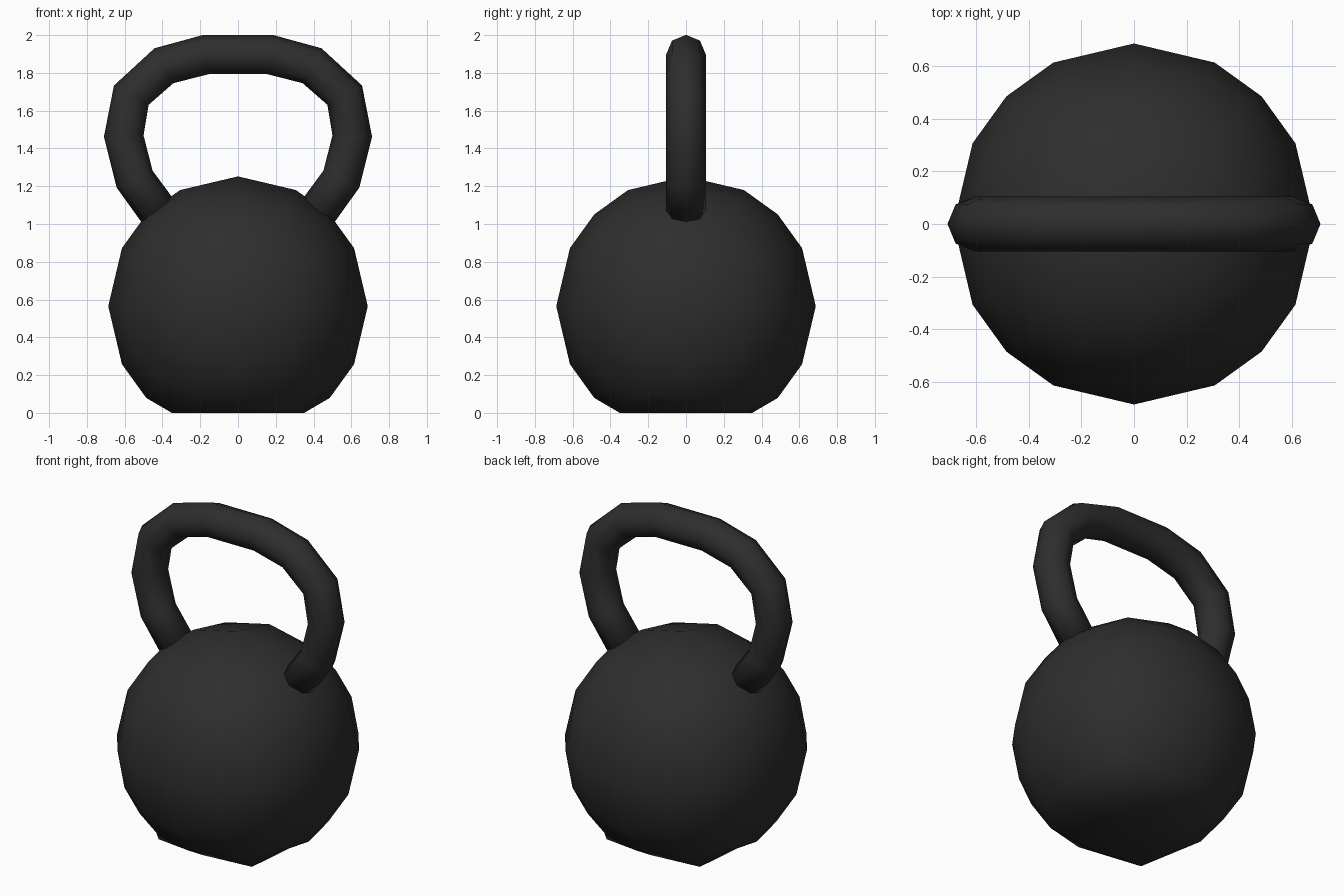
import bpy, bmesh, math
from mathutils import Vector

if "Cube" in bpy.data.objects:
    bpy.data.objects.remove(bpy.data.objects["Cube"])

iron = bpy.data.materials.new("black_iron")
iron.diffuse_color = (0.027, 0.027, 0.027, 1)
iron.use_nodes = True
iron.node_tree.nodes["Principled BSDF"].inputs["Base Color"].default_value = iron.diffuse_color

R, CZ = 0.687, 0.565


def finish(name, bm):
    bmesh.ops.recalc_face_normals(bm, faces=bm.faces)
    mesh = bpy.data.meshes.new(name)
    bm.to_mesh(mesh)
    bm.free()
    for p in mesh.polygons:
        p.use_smooth = True
    mesh.materials.append(iron)
    ob = bpy.data.objects.new(name, mesh)
    bpy.context.collection.objects.link(ob)
    return ob


# Round body: subdivided cube pushed onto a sphere, with a flattened base
bm = bmesh.new()
bmesh.ops.create_cube(bm, size=2)
bmesh.ops.subdivide_edges(bm, edges=bm.edges[:], cuts=3, use_grid_fill=True)
for v in bm.verts:
    v.co = v.co.normalized() * R + Vector((0, 0, CZ))
    if v.co.z < 0.03:
        v.co = Vector((v.co.x * 1.14, v.co.y * 1.14, 0))
finish("body", bm)

# Handle: octagonal tube swept along a mirrored arch, ends sunk in the body
half = [(0.40, 1.035), (0.547, 1.237), (0.605, 1.465),
        (0.565, 1.682), (0.392, 1.838), (0.17, 1.897)]
path = [Vector((x, 0, z)) for x, z in half]
path += [Vector((-p.x, 0, p.z)) for p in reversed(path)]
side = Vector((0, 1, 0))
bm = bmesh.new()
rings = []
for i, p in enumerate(path):
    d_in = (p - path[max(i - 1, 0)]).normalized()
    d_out = (path[min(i + 1, len(path) - 1)] - p).normalized()
    out = (d_in + d_out).normalized().cross(side)
    rings.append([bm.verts.new(p + 0.105 * (math.cos(a) * out + math.sin(a) * side))
                  for a in (k * math.pi / 4 for k in range(8))])
for a, b in zip(rings, rings[1:]):
    for k in range(8):
        n = (k + 1) % 8
        bm.faces.new((a[k], a[n], b[n], b[k]))
bm.faces.new(rings[0])
bm.faces.new(rings[-1])
finish("handle", bm)
